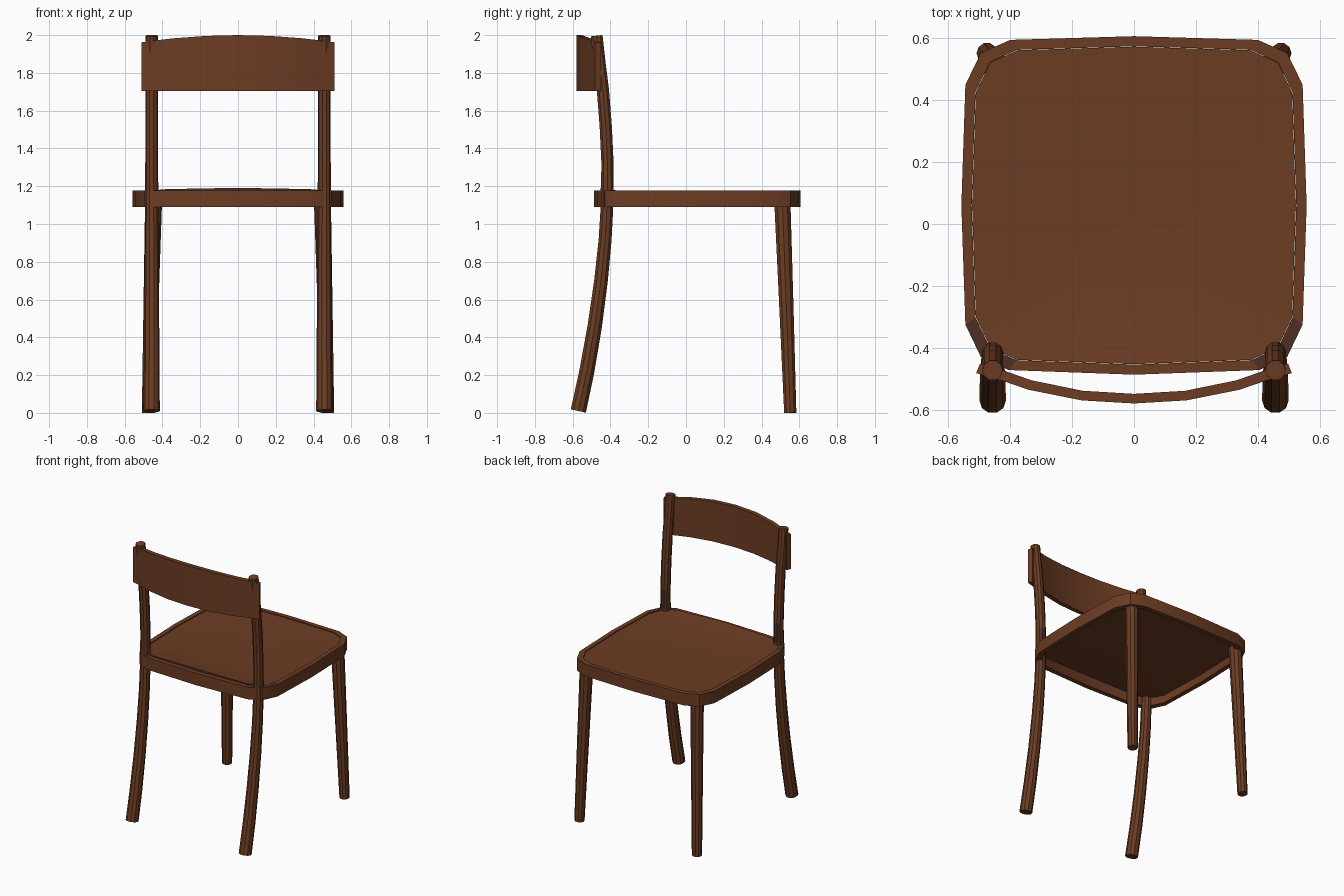
import bpy, bmesh, math
from mathutils import Vector

if "Cube" in bpy.data.objects:
    bpy.data.objects.remove(bpy.data.objects["Cube"])


def material(name, rgb):
    m = bpy.data.materials.new(name)
    m.diffuse_color = (*rgb, 1)
    m.use_nodes = True
    m.node_tree.nodes["Principled BSDF"].inputs["Base Color"].default_value = m.diffuse_color
    return m


WOOD = material("brown wood", (0.150, 0.046, 0.017))
DARK = material("dark joint brown", (0.075, 0.029, 0.020))


def finish(name, bm, dark_rule=None, angle=35):
    bmesh.ops.recalc_face_normals(bm, faces=bm.faces[:])
    for f in bm.faces:
        f.material_index = int(bool(dark_rule and dark_rule(f.calc_center_median(), f.normal)))
    me = bpy.data.meshes.new(name)
    bm.to_mesh(me)
    bm.free()
    ob = bpy.data.objects.new(name, me)
    bpy.context.collection.objects.link(ob)
    me.materials.append(WOOD)
    me.materials.append(DARK)
    bpy.ops.object.select_all(action='DESELECT')
    ob.select_set(True)
    bpy.context.view_layer.objects.active = ob
    bpy.ops.object.shade_smooth_by_angle(angle=math.radians(angle))
    return ob


def bridge(bm, a, b):
    n = len(a)
    for i in range(n):
        j = (i + 1) % n
        bm.faces.new((a[i], a[j], b[j], b[i]))


def tube(name, path, sides=10, dark_rule=None):
    """Round rod through (x, y, z, radius) stations, square to its path."""
    bm = bmesh.new()
    pts = [Vector(p[:3]) for p in path]
    rings = []
    for i, p in enumerate(pts):
        t = (pts[min(i + 1, len(pts) - 1)] - pts[max(i - 1, 0)]).normalized()
        v = t.cross(Vector((1, 0, 0))).normalized()
        u = v.cross(t)
        r = path[i][3]
        rings.append([bm.verts.new(p + r * (math.cos(a) * u + math.sin(a) * v))
                      for a in (2 * math.pi * k / sides for k in range(sides))])
    for a, b in zip(rings, rings[1:]):
        bridge(bm, a, b)
    bm.faces.new(rings[0])
    bm.faces.new(rings[-1])
    return finish(name, bm, dark_rule)


# Seat outline: right half, mirrored to the left
half = [(0, 0.607), (0.40, 0.595), (0.495, 0.553), (0.545, 0.45), (0.558, 0.06),
        (0.545, -0.325), (0.495, -0.43), (0.405, -0.472), (0, -0.487)]
outline = half + [(-x, y) for x, y in half[-2:0:-1]]
CY = 0.06


def scaled(s):
    return [(x * s, CY + (y - CY) * s) for x, y in outline]


# Seat frame: a closed band
bm = bmesh.new()
loops = [[bm.verts.new((x, y, z)) for x, y in scaled(s)]
         for s, z in ((1, 1.09), (1, 1.178), (0.94, 1.178), (0.94, 1.09))]
for i in range(4):
    bridge(bm, loops[i], loops[(i + 1) % 4])
finish("seat_frame", bm, lambda c, n: n.z > 0.5 and c.y < -0.35 and abs(c.x) > 0.38)


# Seat panel: slightly dished, lifted along the backrest edge
def panel_z(x, y, s):
    lift = max(0, (-0.20 - y) / 0.26) ** 2 * max(0, 1 - (x / 0.52) ** 4)
    return 1.174 - 0.012 * (1 - s * s) + 0.02 * lift


bm = bmesh.new()
layers = []
for drop in (0, 0.028):
    rings = [[bm.verts.new((x, y, panel_z(x, y, s) - drop)) for x, y in scaled(s)]
             for s in (0.938, 0.80, 0.60, 0.30)]
    for a, b in zip(rings, rings[1:]):
        bridge(bm, a, b)
    mid = bm.verts.new((0, CY, panel_z(0, CY, 0) - drop))
    for i, v in enumerate(rings[-1]):
        bm.faces.new((v, rings[-1][(i + 1) % len(outline)], mid))
    layers.append(rings[0])
bridge(bm, *layers)
finish("seat_panel", bm, lambda c, n: abs(n.z) < 0.5)

# Legs, left and right
for side, s in (("left", -1), ("right", 1)):
    tube("front_leg_" + side, [(s * 0.475, 0.552, 0, 0.034), (s * 0.460, 0.530, 0.6, 0.040),
                               (s * 0.447, 0.510, 1.12, 0.045)])
    # Curved rear leg that carries on up as the backrest post
    rear = [(-0.570, 0.010, 0.043), (-0.525, 0.22, 0.042), (-0.483, 0.46, 0.040),
            (-0.450, 0.70, 0.038), (-0.428, 0.92, 0.036), (-0.418, 1.10, 0.035),
            (-0.416, 1.19, 0.035), (-0.416, 1.33, 0.034), (-0.425, 1.52, 0.034),
            (-0.440, 1.71, 0.034), (-0.458, 1.86, 0.033), (-0.473, 1.997, 0.033)]
    tube("rear_leg_" + side, [(s * 0.457, y, z, r) for y, z, r in rear],
         dark_rule=lambda c, n: 1.19 < c.z < 1.33 and n.y > 0.5)

# Bowed backrest slat with an arched top edge
bow = [(0, -0.580), (0.17, -0.570), (0.34, -0.536), (0.43, -0.505), (0.510, -0.482)]
bow = [(-x, y) for x, y in bow[:0:-1]] + bow
bm = bmesh.new()
sections = []
for x, y in bow:
    top = 2.0 - 0.038 * (x / 0.51) ** 2
    k = 0.012 * x / 0.51
    sections.append([bm.verts.new(p) for p in ((x, y, 1.705), (x - k, y + 0.031, 1.705),
                                               (x - k, y + 0.031, top), (x, y, top))])
for a, b in zip(sections, sections[1:]):
    bridge(bm, a, b)
bm.faces.new(sections[0])
bm.faces.new(sections[-1])
finish("backrest_slat", bm)
